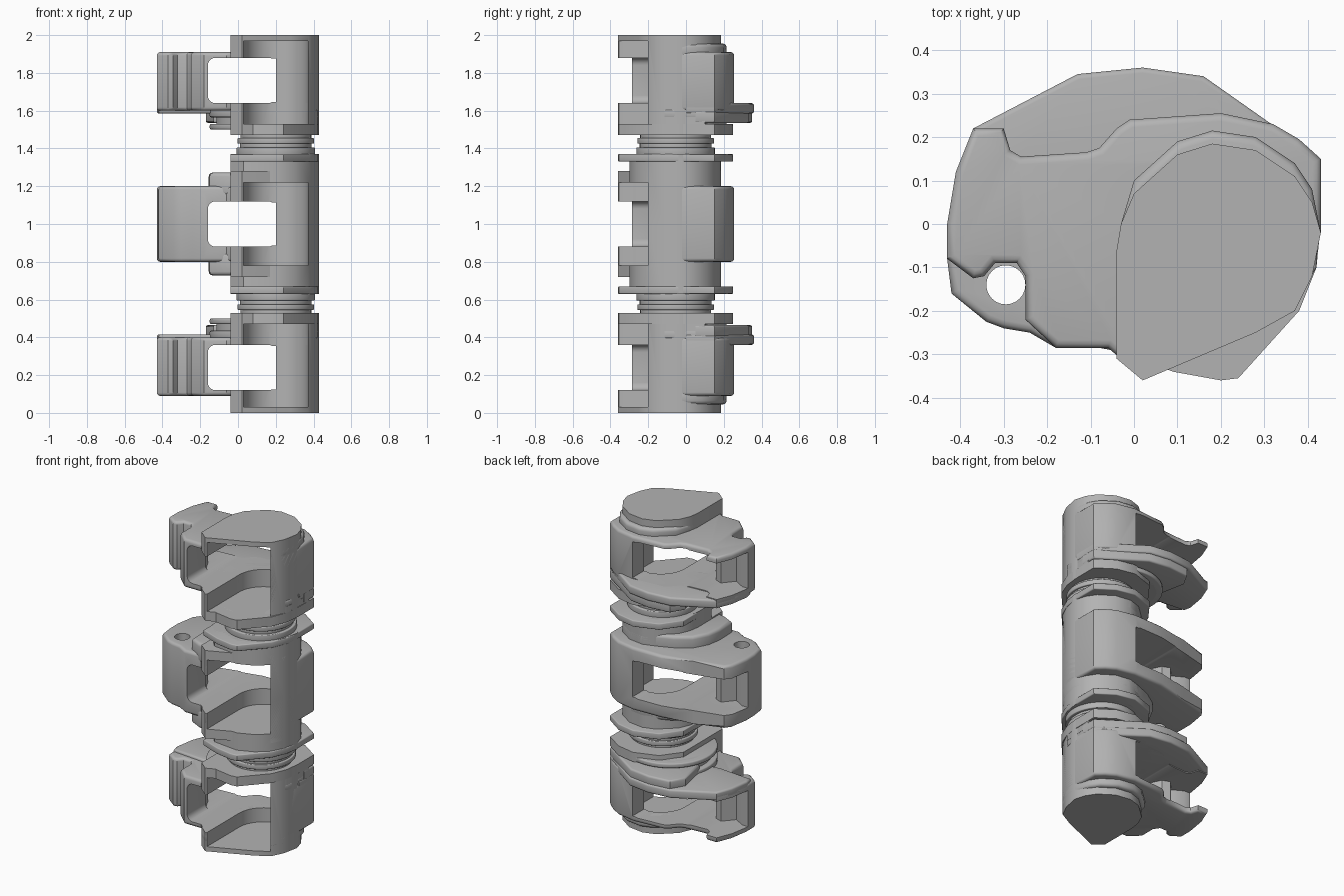
import bpy, bmesh, math

if "Cube" in bpy.data.objects:
    bpy.data.objects.remove(bpy.data.objects["Cube"])

grey = bpy.data.materials.new("matte_grey")
grey.diffuse_color = (0.45, 0.45, 0.45, 1)
grey.use_nodes = True
grey.node_tree.nodes["Principled BSDF"].inputs["Base Color"].default_value = grey.diffuse_color
MID = 1.0   # everything is built above this height, then mirrored below it


def add(name, bm):
    bmesh.ops.recalc_face_normals(bm, faces=bm.faces)
    me = bpy.data.meshes.new(name)
    bm.to_mesh(me)
    bm.free()
    ob = bpy.data.objects.new(name, me)
    ob.location.z = MID
    bpy.context.collection.objects.link(ob)
    me.materials.append(grey)
    return ob


def prism(name, pts, z0, z1, bevel=0.0, all_edges=False):
    """Extrude a plan outline between two heights."""
    bm = bmesh.new()
    face = bm.faces.new([bm.verts.new((x, y, z0 - MID)) for x, y in pts])
    ext = bmesh.ops.extrude_face_region(bm, geom=[face])
    for v in ext["geom"]:
        if isinstance(v, bmesh.types.BMVert):
            v.co.z = z1 - MID
    if bevel:
        def rim(e):
            return abs(e.verts[0].co.z - e.verts[1].co.z) < 1e-5
        edges = [e for e in bm.edges if all_edges or rim(e)]
        bmesh.ops.bevel(bm, geom=edges, offset=bevel, segments=3, profile=0.5,
                        affect='EDGES', clamp_overlap=True)
    return add(name, bm)


def arc(cx, cy, r, a0, a1, n):
    return [(cx + r * math.cos(math.radians(a0 + (a1 - a0) * i / n)),
             cy + r * math.sin(math.radians(a0 + (a1 - a0) * i / n))) for i in range(n + 1)]


def window(name, x0, x1, z0, z1, r):
    """Rounded slot running front to back."""
    bm = bmesh.new()
    pts = []
    for cx, cz, a in ((x1 - r, z1 - r, 0), (x0 + r, z1 - r, 90),
                      (x0 + r, z0 + r, 180), (x1 - r, z0 + r, 270)):
        pts += arc(cx, cz, r, a, a + 90, 5)
    face = bm.faces.new([bm.verts.new((x, -0.6, z - MID)) for x, z in pts])
    ext = bmesh.ops.extrude_face_region(bm, geom=[face])
    for v in ext["geom"]:
        if isinstance(v, bmesh.types.BMVert):
            v.co.y = 0.6
    return add(name, bm)


def finish(ob, cutters=()):
    """Cut, mirror about the middle height and shade."""
    for c in cutters:
        m = ob.modifiers.new("cut", 'BOOLEAN')
        m.object, m.operation, m.solver = c, 'DIFFERENCE', 'EXACT'
    m = ob.modifiers.new("mirror", 'MIRROR')
    m.use_axis = (False, False, True)
    m.use_bisect_axis = (False, False, True)
    bpy.ops.object.select_all(action='DESELECT')
    ob.select_set(True)
    bpy.context.view_layer.objects.active = ob
    bpy.ops.object.convert(target='MESH')
    bpy.ops.object.shade_smooth_by_angle(angle=math.radians(35))


# Plan outlines
round_back = [(0.37, -0.2), (0.41, -0.12), (0.43, -0.02), (0.41, 0.05), (0.37, 0.11),
              (0.28, 0.17), (0.18, 0.185), (0.10, 0.16), (0.0, 0.07), (-0.03, 0.0), (-0.04, -0.06)]
cap = [(-0.04, -0.31), (0.02, -0.36), (0.28, -0.25)] + round_back
barrel = [(-0.04, -0.20), (0.03, -0.28), (0.2, -0.30), (0.30, -0.26)] + round_back
flange = [(-0.04, -0.29), (0.09, -0.34), (0.2, -0.36), (0.24, -0.355), (0.38, -0.2), (0.42, -0.1),
          (0.43, 0.0), (0.43, 0.15), (0.32, 0.225), (0.2, 0.25), (0.05, 0.2), (-0.04, 0.08)]
right_back = [(0.37, -0.2), (0.41, -0.12), (0.43, -0.02), (0.43, 0.15), (0.38, 0.195),
              (0.32, 0.23), (0.2, 0.255)]
front_edge = [(-0.18, -0.285), (-0.06, -0.285), (-0.03, -0.31), (0.02, -0.36), (0.28, -0.25)]
hook_body = front_edge + right_back + [
    (-0.01, 0.24), (-0.04, 0.22), (-0.08, 0.175), (-0.11, 0.165), (-0.26, 0.155), (-0.285, 0.17),
    (-0.30, 0.22), (-0.37, 0.22), (-0.41, 0.12), (-0.43, 0.0), (-0.43, -0.08), (-0.37, -0.125),
    (-0.345, -0.12), (-0.32, -0.09), (-0.27, -0.09), (-0.25, -0.12), (-0.25, -0.22)]
lug_body = front_edge + right_back + [
    (0.0, 0.25), (-0.2, 0.205), (-0.38, 0.16), (-0.41, 0.12), (-0.43, 0.0), (-0.43, -0.08),
    (-0.42, -0.16), (-0.34, -0.225), (-0.3, -0.24), (-0.24, -0.25)]
tongue = [(0.43, 0.0), (0.43, 0.15), (0.16, 0.34), (0.02, 0.36), (-0.13, 0.345), (-0.37, 0.22),
          (-0.41, 0.12), (-0.43, 0.0), (-0.42, -0.05), (-0.2, -0.07)]
tongue_lip = [(0.43, 0.05), (0.43, 0.15), (0.16, 0.33), (0.02, 0.35), (-0.12, 0.335),
              (-0.17, 0.25), (-0.13, 0.05)]


def ring(r):
    return arc(0.12, -0.02, r, 40, 250, 28) + [(0.2, -0.28), (0.36, -0.2), (0.42, -0.1), (0.43, 0.1)]


# Cutters: front chamber, see-through slot and open back-left corner
chamber_plan = [(0.03, -0.6), (0.37, -0.6)] + arc(0.2, -0.03, 0.17, 0, 180, 16)
corner_plan = [(-0.16, -0.10), (0.2, -0.10), (0.2, 0.6), (-0.6, 0.6), (-0.6, -0.01),
               (-0.39, -0.01), (-0.32, -0.05), (-0.26, 0.02), (-0.21, 0.0)]
end_cut = [prism("end_chamber_cutter", chamber_plan, 1.53, 1.97),
           window("end_slot_cutter", -0.16, 0.2, 1.64, 1.88, 0.04),
           prism("end_corner_cutter", corner_plan, 1.645, 1.875)]
mid_cut = [prism("middle_chamber_cutter", chamber_plan, 0.78, 1.22),
           window("middle_slot_cutter", -0.16, 0.2, 0.885, 1.12, 0.04),
           prism("middle_corner_cutter", corner_plan, 0.89, 1.115),
           prism("pin_hole_cutter", arc(-0.295, -0.14, 0.045, 0, 345, 23), 0.5, 1.5)]

# End segments
finish(prism("end_barrel", cap, 1.47, 2.0), end_cut)
finish(prism("end_body", hook_body, 1.60, 1.91, 0.018), end_cut)
finish(prism("end_shoulder", [(0.2 + (x - 0.2) * 1.0, y + (0.03 if y > 0 else 0)) for x, y in cap],
             1.88, 1.955, 0.02), end_cut)
finish(prism("end_tongue", tongue, 1.585, 1.64, 0.012), end_cut[:1])
finish(prism("end_tongue_lip", tongue_lip, 1.535, 1.60, 0.012), end_cut[:1])
finish(prism("end_ring_upper", ring(0.27), 1.565, 1.605, 0.008), end_cut[:1])
finish(prism("end_ring_core", ring(0.235), 1.50, 1.57), end_cut[:1])
finish(prism("end_ring_lower", ring(0.27), 1.50, 1.53, 0.008), end_cut[:1])
finish(prism("end_flange", flange, 1.47, 1.53))

# Middle segment
finish(prism("middle_barrel", barrel, 0.9, 1.37), mid_cut[:3])
finish(prism("middle_front_plate", cap, 0.72, 1.28), mid_cut[:3])
finish(prism("middle_body", lug_body, 0.8, 1.2, 0.018), mid_cut)
collar = [(-0.15, -0.25), (-0.08, -0.285), (0.0, -0.30), (0.28, -0.25)] + round_back[:8] + [
    (0.0, 0.12), (-0.09, 0.06), (-0.14, -0.03), (-0.155, -0.12)]
finish(prism("middle_collar", collar, 1.15, 1.272, 0.02), mid_cut[:3])
finish(prism("middle_flange", flange, 1.33, 1.37, 0.006))

# Grooved necks between the segments
for i, (r, z0, z1) in enumerate(((0.208, 1.36, 1.405), (0.19, 1.40, 1.43),
                                 (0.203, 1.425, 1.455), (0.188, 1.45, 1.48))):
    finish(prism("neck_%d" % (i + 1), arc(0.2, -0.055, r, 0, 352.5, 47), z0, z1, 0.005))

for c in end_cut + mid_cut:
    c.hide_render = True
    c.hide_viewport = True
